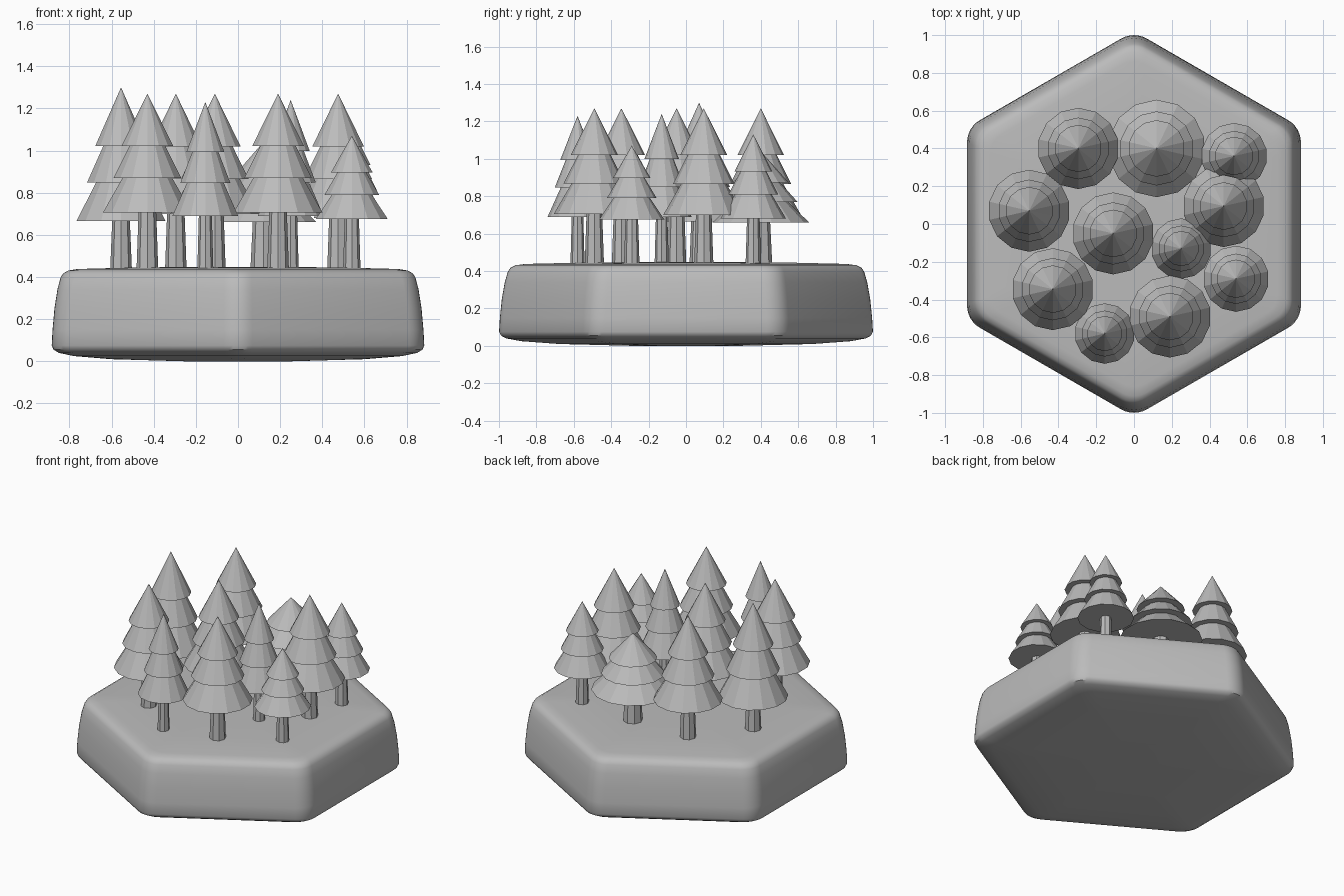
import bpy, bmesh, math
from math import cos, sin, pi, sqrt

if "Cube" in bpy.data.objects:
    bpy.data.objects.remove(bpy.data.objects["Cube"])

grey = bpy.data.materials.new("plain grey")
grey.diffuse_color = (0.5, 0.5, 0.5, 1)
grey.use_nodes = True
grey.node_tree.nodes["Principled BSDF"].inputs["Base Color"].default_value = grey.diffuse_color


def skin(name, rings, smooth=False):
    """Bridge a list of equal-length rings from bottom to top and cap both ends."""
    bm = bmesh.new()
    loops = [[bm.verts.new(p) for p in ring] for ring in rings]
    n = len(loops[0])
    for a, b in zip(loops, loops[1:]):
        for i in range(n):
            j = (i + 1) % n
            bm.faces.new((a[i], a[j], b[j], b[i]))
    bm.faces.new(loops[0][::-1])
    bm.faces.new(loops[-1])
    bmesh.ops.remove_doubles(bm, verts=bm.verts, dist=0.0002)
    bmesh.ops.recalc_face_normals(bm, faces=bm.faces)
    me = bpy.data.meshes.new(name)
    bm.to_mesh(me)
    bm.free()
    me.materials.append(grey)
    ob = bpy.data.objects.new(name, me)
    bpy.context.collection.objects.link(ob)
    if smooth:
        bpy.ops.object.select_all(action='DESELECT')
        ob.select_set(True)
        bpy.context.view_layer.objects.active = ob
        bpy.ops.object.shade_smooth_by_angle(angle=math.radians(35))
    return ob


def hex_ring(apothem, z, steps=6):
    """Hexagon with points at +-y and rounded corners."""
    rc = apothem * 0.155
    c = (apothem - rc) / (sqrt(3) / 2)
    pts = []
    for k in range(6):
        t = pi / 2 + k * pi / 3
        for s in range(steps + 1):
            a = t - pi / 6 + s / steps * pi / 3
            pts.append((c * cos(t) + rc * cos(a), c * sin(t) + rc * sin(a), z))
    return pts


def circle(x, y, r, z, n):
    return [(x + r * sin(2 * pi * i / n), y - r * cos(2 * pi * i / n), z) for i in range(n)]


# hexagonal ground tile: softly domed top, tapered sides, shallow belly
tile = [(0.25, 0.0), (0.6, 0.01), (0.78, 0.025), (0.85, 0.04), (0.875, 0.055),
        (0.884, 0.075), (0.88, 0.15), (0.871, 0.25), (0.857, 0.34), (0.843, 0.395),
        (0.83, 0.417), (0.805, 0.431), (0.76, 0.438), (0.5, 0.445), (0.2, 0.448)]
skin("ground_tile", [hex_ring(a, z) for a, z in tile], True)


# trees: x, y, foliage radius, foliage base height, tip height
trees = [
    (-0.295, 0.40, 0.215, 0.70, 1.27), (0.12, 0.40, 0.258, 0.66, 1.04),
    (0.53, 0.36, 0.175, 0.68, 1.13), (-0.555, 0.07, 0.217, 0.665, 1.30),
    (0.475, 0.095, 0.217, 0.70, 1.27), (-0.11, -0.05, 0.217, 0.70, 1.27),
    (0.25, -0.13, 0.16, 0.69, 1.24), (0.54, -0.29, 0.175, 0.675, 1.07),
    (-0.43, -0.345, 0.217, 0.705, 1.27), (-0.155, -0.58, 0.16, 0.69, 1.23),
    (0.19, -0.49, 0.217, 0.705, 1.27),
]
# foliage profile as fractions of radius and height
tiers = [(0.0, 0.0), (1.0, 0.0), (0.56, 0.29), (0.76, 0.29), (0.40, 0.56), (0.58, 0.56), (0.0, 1.0)]

for i, (x, y, r, base, tip) in enumerate(trees, 1):
    skin(f"foliage_{i}", [circle(x, y, r * f, base + (tip - base) * h, 14) for f, h in tiers])
    skin(f"trunk_{i}", [circle(x, y, r * 0.24, 0.42, 8), circle(x, y, r * 0.19, base + 0.02, 8)])
